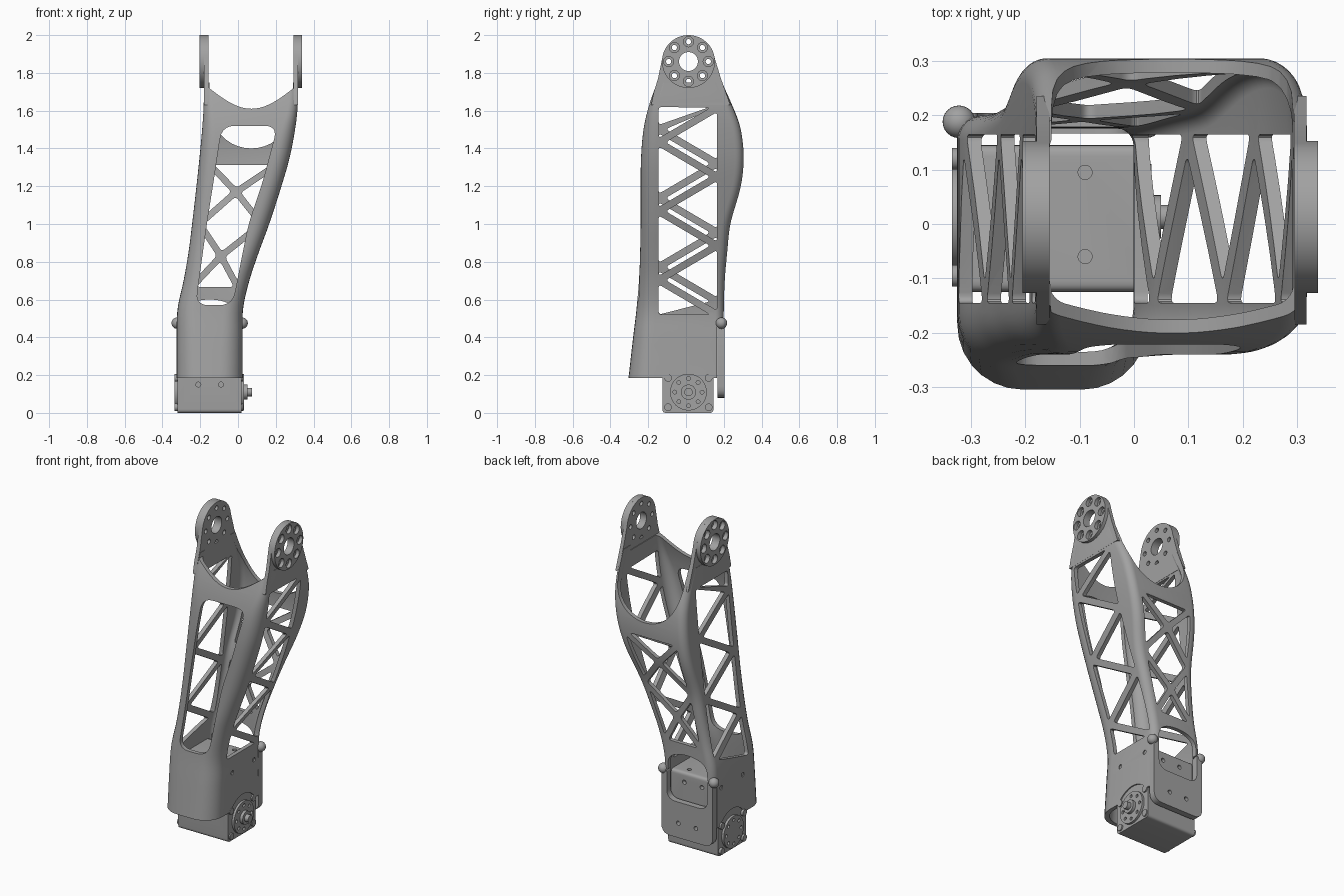
import bpy, bmesh, math
from mathutils import Vector

cube = bpy.data.objects.get("Cube")
if cube:
    bpy.data.objects.remove(cube, do_unlink=True)

grey = bpy.data.materials.new("satin_grey")
grey.use_nodes = True
grey.diffuse_color = (0.36, 0.36, 0.36, 1)
grey.node_tree.nodes["Principled BSDF"].inputs["Base Color"].default_value = grey.diffuse_color


def finish(name, bm):
    bmesh.ops.recalc_face_normals(bm, faces=bm.faces)
    mesh = bpy.data.meshes.new(name)
    bm.to_mesh(mesh)
    bm.free()
    mesh.materials.append(grey)
    obj = bpy.data.objects.new(name, mesh)
    bpy.context.collection.objects.link(obj)
    return obj


def activate(obj):
    bpy.ops.object.select_all(action='DESELECT')
    obj.select_set(True)
    bpy.context.view_layer.objects.active = obj


def smooth(obj):
    activate(obj)
    bpy.ops.object.shade_smooth_by_angle(angle=math.radians(32))


def prisms(name, outlines, axis, a, b):
    """Extrude flat outlines along an axis from a to b."""
    place = {'x': lambda u, v, d: (d, u, v),
             'y': lambda u, v, d: (u, d, v),
             'z': lambda u, v, d: (u, v, d)}[axis]
    bm = bmesh.new()
    for pts in outlines:
        low = [bm.verts.new(place(p[0], p[1], a)) for p in pts]
        top = [bm.verts.new(place(p[0], p[1], b)) for p in pts]
        bm.faces.new(low)
        bm.faces.new(top)
        for i in range(len(pts)):
            j = (i + 1) % len(pts)
            bm.faces.new((low[i], low[j], top[j], top[i]))
    return finish(name, bm)


def cut(obj, cutter):
    mod = obj.modifiers.new("cut", 'BOOLEAN')
    mod.operation = 'DIFFERENCE'
    mod.solver = 'EXACT'
    mod.object = cutter
    cutter.hide_render = True
    activate(obj)
    bpy.ops.object.modifier_apply(modifier=mod.name)
    bpy.data.objects.remove(cutter, do_unlink=True)


def circle(u, v, r, n=32):
    return [(u + r * math.cos(math.tau * i / n), v + r * math.sin(math.tau * i / n)) for i in range(n)]


def hole_ring(u, v, ring, r):
    return [circle(*c, r, 16) for c in circle(u, v, ring, 8)]


def rounded(pts, radius, steps=5):
    pts = [Vector(p) for p in pts]
    out = []
    for i, p in enumerate(pts):
        q, s = pts[i - 1] - p, pts[(i + 1) % len(pts)] - p
        r = min(radius, 0.42 * q.length, 0.42 * s.length)
        a, b = p + q.normalized() * r, p + s.normalized() * r
        for k in range(steps + 1):
            t = k / steps
            out.append(a * (1 - t) ** 2 + p * (2 * t * (1 - t)) + b * t * t)
    return out


def inset(pts, h):
    """Move every edge of a convex outline inwards by h."""
    pts = [Vector(p) for p in pts]
    mid = sum(pts, Vector((0, 0))) / len(pts)
    lines = []
    for i, p in enumerate(pts):
        d = (pts[(i + 1) % len(pts)] - p).normalized()
        n = Vector((-d.y, d.x))
        if n.dot(mid - p) < 0:
            n = -n
        lines.append((p + n * h, d))
    out = []
    for i, (p, d) in enumerate(lines):
        q, e = lines[i - 1]
        t = (q - p).cross(e) / d.cross(e)
        out.append(p + d * t)
    return out


# Shell sections: height, right, left, front, back, front corner radius
SECTIONS = [
    (0.18, -.325, .025, -.305, .20, .12), (0.4, -.325, .025, -.28, .20, .11),
    (0.55, -.32, .027, -.262, .20, .10), (0.7, -.288, .06, -.25, .205, .09),
    (0.85, -.262, .11, -.243, .218, .08), (1.0, -.243, .165, -.24, .235, .08),
    (1.2, -.22, .23, -.24, .29, .08), (1.35, -.204, .273, -.238, .305, .08),
    (1.5, -.19, .302, -.225, .29, .07), (1.62, -.182, .316, -.198, .25, .05),
    (1.76, -.18, .318, -.15, .19, .04)]


def section(z):
    z = min(max(z, SECTIONS[0][0]), SECTIONS[-1][0])
    last = len(SECTIONS) - 1
    i = max(k for k in range(last) if SECTIONS[k][0] <= z)
    a, b = SECTIONS[i], SECTIONS[i + 1]
    p, n = SECTIONS[max(i - 1, 0)], SECTIONS[min(i + 2, last)]
    w = b[0] - a[0]
    t = (z - a[0]) / w
    vals = []
    for k in range(1, 6):
        ma = (b[k] - p[k]) / (b[0] - p[0]) * w
        mb = (n[k] - a[k]) / (n[0] - a[0]) * w
        vals.append(a[k] + t * (ma + t * (3 * (b[k] - a[k]) - 2 * ma - mb
                                          + t * (2 * (a[k] - b[k]) + ma + mb))))
    return vals


def loft(name, wall, bottom, top, rings=46, steps=7):
    bm = bmesh.new()
    loops = []
    for r in range(rings):
        z = bottom + (top - bottom) * r / (rings - 1)
        x0, x1, y0, y1, rf = section(z)
        x0, x1, y0, y1 = x0 + wall, x1 - wall, y0 + wall, y1 - wall
        rf, rb = rf - wall * .6, .045 - wall * .6
        corners = [(x1 - rb, y1 - rb, rb, 0), (x0 + rb, y1 - rb, rb, 1),
                   (x0 + rf, y0 + rf, rf, 2), (x1 - rf, y0 + rf, rf, 3)]
        loops.append([bm.verts.new((cx + rad * math.cos(a), cy + rad * math.sin(a), z))
                      for cx, cy, rad, q in corners
                      for a in [(q + k / steps) * math.pi / 2 for k in range(steps + 1)]])
    for a, b in zip(loops, loops[1:]):
        for i in range(len(a)):
            j = (i + 1) % len(a)
            bm.faces.new((a[i], a[j], b[j], b[i]))
    bm.faces.new(loops[0])
    bm.faces.new(loops[-1])
    return finish(name, bm)


# Hollow shell
shell = loft("link_shell", 0, 0.185, 1.75)
cut(shell, loft("cavity", .025, 0.14, 1.8))


# Zigzag windows in the two side walls
def zigzag(offset, pitch=0.365, low=0.52, high=1.62, front=-0.145, back=0.165):
    d, e, out = 0.022, 0.037, []
    for k in range(-3, 8):
        z = low + offset + k * pitch / 2
        base, tip = (back, front + e) if k % 2 == 0 else (front, back - e)
        clamp = lambda v: min(max(v, low), high)
        z0, z1 = clamp(z + d), clamp(z + pitch - d)
        if z1 - z0 > 0.06:
            out.append(rounded([(base, z0), (base, z1), (tip, clamp(z + pitch / 2))], .02))
    return out


cut(shell, prisms("left_windows", zigzag(0), 'x', -.08, .6))
cut(shell, prisms("right_windows", zigzag(.07), 'x', -.6, -.08))

# Long open window in the front wall
window = [(-.225, .57), (-.03, .57), (.055, 1.0), (.13, 1.22), (.21, 1.52), (-.085, 1.52), (-.13, 1.22), (-.165, 1.0)]
cut(shell, prisms("front_window", [rounded(window, .07)], 'y', -.6, -.1))

# Crossed braces in the back wall
rails = []
for z in (.65, 1.0, 1.33):
    x0, x1 = section(z)[:2]
    rails.append(((x0 + .04, z), (x1 - .04, z)))
(l0, r0), (l1, r1), (l2, r2) = rails
c1, c2 = (-.01, 1.17), (-.09, .83)
braces = [(l2, r2, c1), (l1, c1, l2), (r1, r2, c1), (l1, c2, r1, c1),
          (l0, c2, l1), (r0, r1, c2), (l0, r0, c2)]
cut(shell, prisms("back_windows", [rounded(inset(b, .017), .02) for b in braces], 'y', .1, .6))

# Scooped top edges, front and back
arc = [i / 20 for i in range(21)]
scoop = [(-.153 + .448 * t, 1.72 - .11 * math.sin(math.pi * t)) for t in arc]
cut(shell, prisms("front_scoop", [[(-.153, 2)] + scoop + [(.295, 2)]], 'y', -.6, .12))
scoop = [(.07 - .222 * math.cos(math.pi * t), 1.7 - .3 * math.sin(math.pi * t) ** .75) for t in arc]
cut(shell, prisms("back_scoop", [[(-.152, 2)] + scoop + [(.292, 2)]], 'y', .1, .6))

# Open lower back with an arched top
arch = [(-.15 - .135 * math.cos(math.pi * t), .48 + .12 * math.sin(math.pi * t) ** .5) for t in arc]
opening = [(-.5, .1), (-.5, .48)] + arch + [(.2, .48), (.2, .1)]
cut(shell, prisms("back_opening", [opening], 'y', .163, .6))

# Clearance around the motor axis and screw holes
AXIS_Y, AXIS_Z = 0.013, 0.11
cut(shell, prisms("motor_clearance", [circle(AXIS_Y, AXIS_Z, .14, 48)], 'x', -.6, .6))
cut(shell, prisms("side_screws", [circle(y, .42, .013, 16) for y in (-.09, .12)], 'x', -.6, .6))
smooth(shell)

# Motor body
body = prisms("motor_body", [rounded([(-.125, 0), (.145, 0), (.145, .46), (-.125, .46)], .02)], 'x', -.32, .018)
cut(body, prisms("top_screws", [circle(-.09, y, .013, 16) for y in (-.06, .095)], 'z', .42, .6))
screws = [circle(x, z, .013, 16) for x in (-.21, -.09) for z in (.15, .4)]
cut(body, prisms("front_screws", screws, 'y', -.3, -.1))
cut(body, prisms("back_screws", screws, 'y', .12, .3))
smooth(body)

# Motor flanges, corner bolts and output shaft
for side, a, b in (("left", .01, .032), ("right", -.335, -.31)):
    flange = prisms(side + "_motor_flange", [circle(AXIS_Y, AXIS_Z, .097, 48)], 'x', a, b)
    cut(flange, prisms("flange_holes", hole_ring(AXIS_Y, AXIS_Z, .072, .01), 'x', -.6, .6))
    smooth(flange)
    bolts = [circle(y, z, .02, 20) for y in (-.095, .12) for z in (.03, .185)]
    smooth(prisms(side + "_corner_bolts", bolts, 'x', a, b - .006 if side == "left" else b))
smooth(prisms("shaft_collar", [circle(AXIS_Y, AXIS_Z, .04)], 'x', .02, .05))
smooth(prisms("output_shaft", [circle(AXIS_Y, AXIS_Z, .022)], 'x', .02, .075))

# Rear bumper plate with two ball ends
outline = [(-.325, .08), (.025, .08), (.025, .48), (-.012, .48), (-.012, .3), (-.288, .3), (-.288, .48), (-.325, .48)]
bumper = prisms("rear_bumper", [rounded(outline, .06)], 'y', .166, .204)
cut(bumper, prisms("bumper_screws", [circle(x, .17, .013, 16) for x in (-.21, -.09)], 'y', 0, .6))
smooth(bumper)
for side, x in (("left", .022), ("right", -.322)):
    bm = bmesh.new()
    bmesh.ops.create_uvsphere(bm, u_segments=24, v_segments=14, radius=.03)
    bmesh.ops.translate(bm, verts=bm.verts, vec=(x, .188, .475))
    smooth(finish(side + "_bumper_ball", bm))

# Upper joint arms with drilled hub rings
TOP_Z, HUB = 1.86, 0.14
cap = [(AXIS_Y + HUB * math.cos(a), TOP_Z + HUB * math.sin(a))
       for a in [math.radians(8 + 164 * i / 32) for i in range(33)]]
arm_outline = [(-.185, 1.63), (.235, 1.63), (.21, 1.7), (.185, 1.77)] + cap + [(-.148, 1.77), (-.17, 1.7)]
for side, a, b, c in (("left", .295, .317, .338), ("right", -.155, -.179, -.205)):
    arm = prisms(side + "_arm", [arm_outline], 'x', a, b)
    cut(arm, prisms("arm_holes", [circle(AXIS_Y, TOP_Z, .05)]
                    + hole_ring(AXIS_Y, TOP_Z, .105, .014), 'x', -.6, .6))
    smooth(arm)
    hub = prisms(side + "_hub_ring", [circle(AXIS_Y, TOP_Z, HUB, 64)], 'x', b, c)
    cut(hub, prisms("hub_holes", [circle(AXIS_Y, TOP_Z, .05)]
                    + hole_ring(AXIS_Y, TOP_Z, .105, .027), 'x', -.6, .6))
    smooth(hub)
